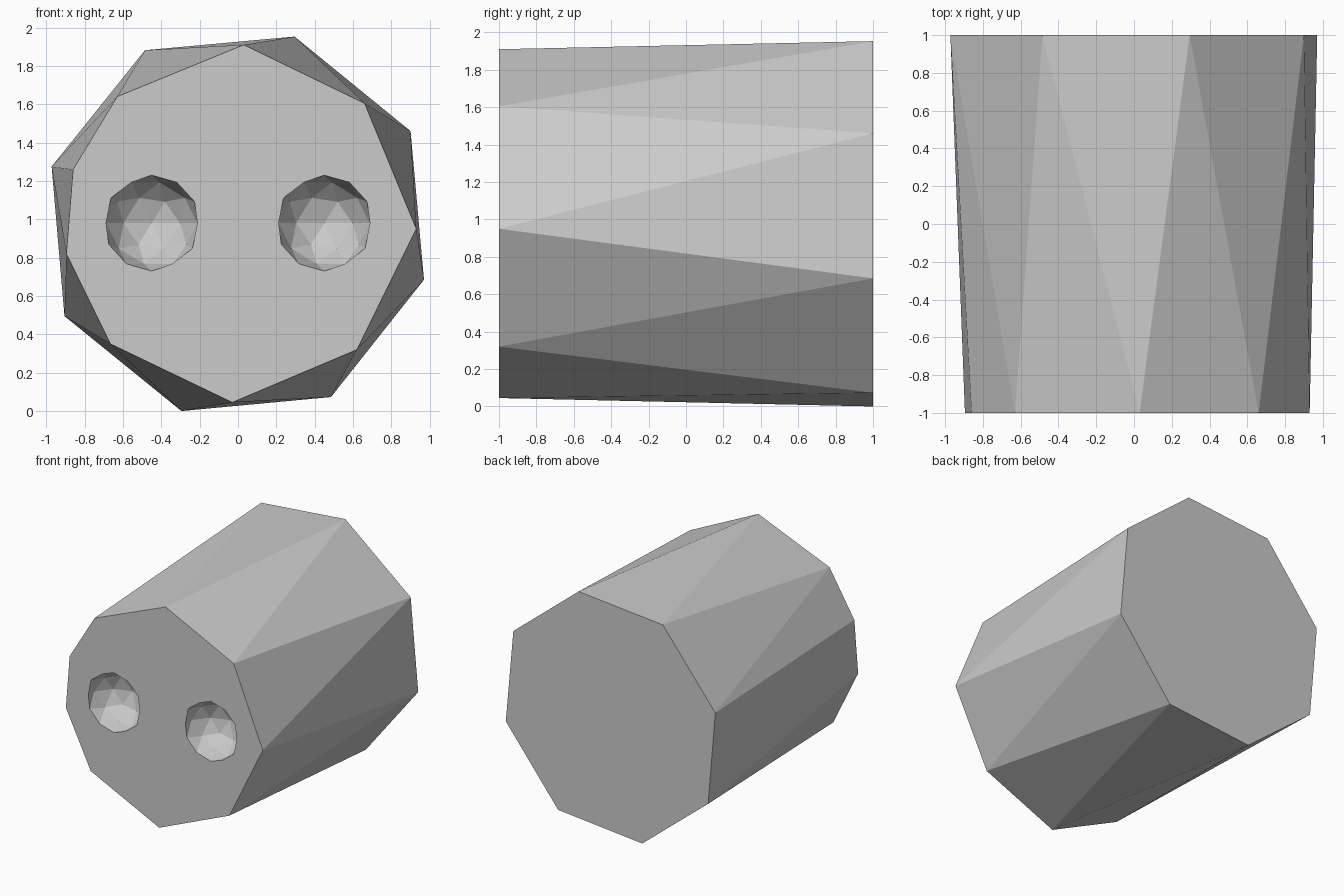
import bpy
import bmesh
from mathutils import Matrix

if "Cube" in bpy.data.objects:
    bpy.data.objects.remove(bpy.data.objects["Cube"])

grey = bpy.data.materials.new("plain grey")
grey.diffuse_color = (0.6, 0.6, 0.6, 1)
grey.use_nodes = True
grey.node_tree.nodes["Principled BSDF"].inputs["Base Color"].default_value = grey.diffuse_color

# End outlines as (x, z): the back is twisted against the front
FRONT = [(0.03, 1.91), (0.66, 1.605), (0.93, 0.95), (0.62, 0.32), (-0.03, 0.045),
         (-0.665, 0.35), (-0.895, 0.82), (-0.86, 1.26), (-0.63, 1.64)]
BACK = [(0.295, 1.953), (0.90, 1.46), (0.97, 0.685), (0.485, 0.073),
        (-0.295, 0.0), (-0.905, 0.495), (-0.972, 1.275), (-0.485, 1.882)]


def add_object(name, bm):
    bmesh.ops.recalc_face_normals(bm, faces=bm.faces)
    mesh = bpy.data.meshes.new(name)
    bm.to_mesh(mesh)
    bm.free()
    mesh.materials.append(grey)
    obj = bpy.data.objects.new(name, mesh)
    bpy.context.collection.objects.link(obj)
    return obj


# Snout body: faceted hull wrapped around the two outlines
bm = bmesh.new()
for outline, y in ((FRONT, -1), (BACK, 1)):
    for x, z in outline:
        bm.verts.new((x, y, z))
bmesh.ops.convex_hull(bm, input=bm.verts)
bmesh.ops.dissolve_limit(bm, angle_limit=0.005, verts=bm.verts, edges=bm.edges)
snout = add_object("snout", bm)

# Nostrils: low-poly round hollows cut into the front
for side, x in (("left", -0.45), ("right", 0.45)):
    bm = bmesh.new()
    bmesh.ops.create_icosphere(bm, subdivisions=2, radius=0.25,
                               matrix=Matrix.Translation((x, -1.0, 0.98)))
    cutter = add_object(side + "_nostril_cutter", bm)
    cutter.hide_render = True
    cutter.hide_set(True)
    cut = snout.modifiers.new(side + " nostril", 'BOOLEAN')
    cut.operation = 'DIFFERENCE'
    cut.solver = 'EXACT'
    cut.object = cutter
